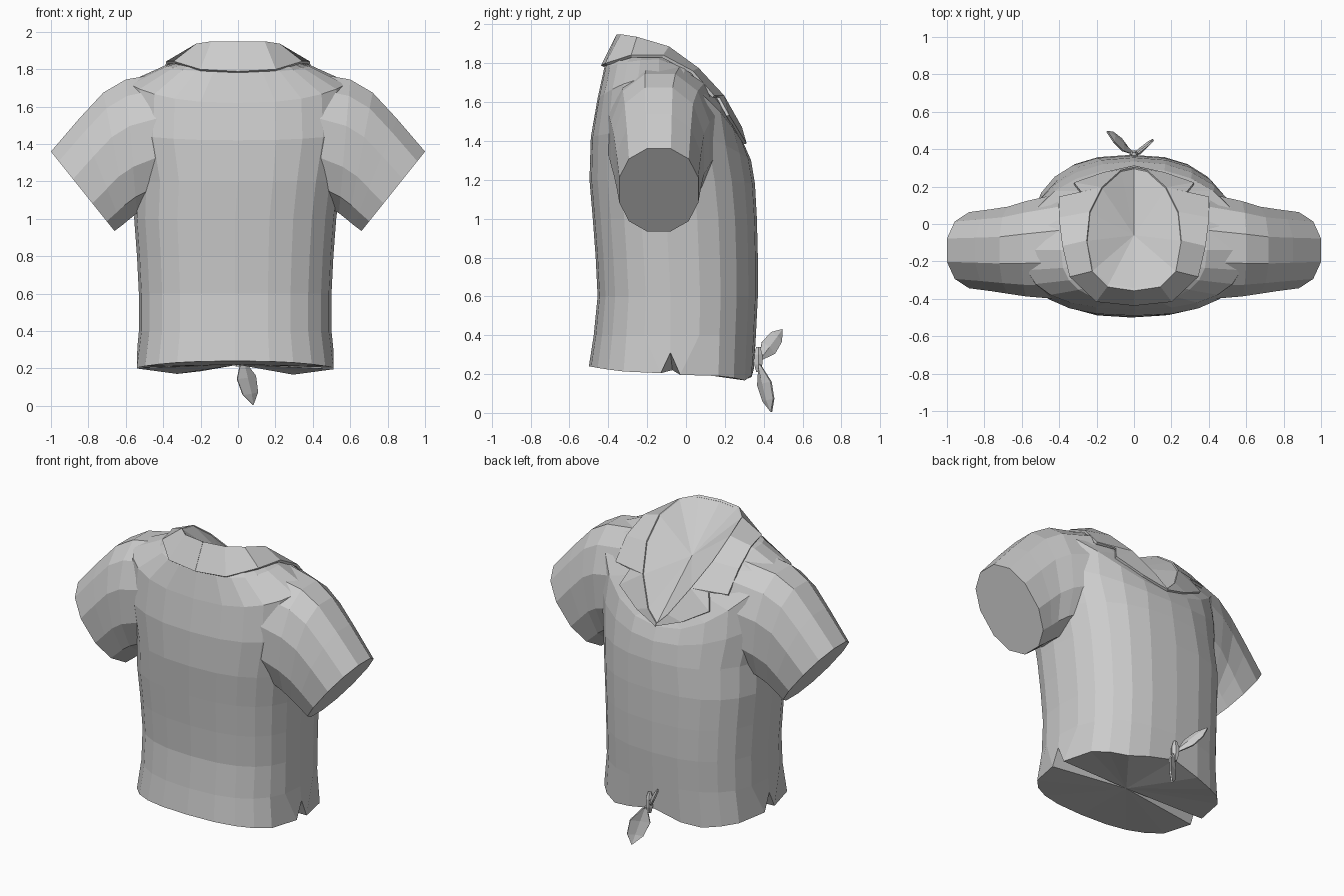
import bpy, bmesh, math
from mathutils import Vector
from mathutils.bvhtree import BVHTree

if "Cube" in bpy.data.objects:
    bpy.data.objects.remove(bpy.data.objects["Cube"])

cloth = bpy.data.materials.new("light grey cloth")
cloth.diffuse_color = (0.6, 0.6, 0.6, 1)
cloth.use_nodes = True
cloth.node_tree.nodes["Principled BSDF"].inputs["Base Color"].default_value = cloth.diffuse_color


def make(name, verts, faces, thick=0):
    """Flat-shaded mesh object with consistent normals."""
    bm = bmesh.new()
    vs = [bm.verts.new(v) for v in verts]
    for f in faces:
        bm.faces.new([vs[i] for i in f])
    bmesh.ops.remove_doubles(bm, verts=bm.verts, dist=0.0005)
    bmesh.ops.recalc_face_normals(bm, faces=bm.faces)
    me = bpy.data.meshes.new(name)
    bm.to_mesh(me)
    bm.free()
    ob = bpy.data.objects.new(name, me)
    bpy.context.collection.objects.link(ob)
    me.materials.append(cloth)
    if thick:
        mod = ob.modifiers.new("thickness", 'SOLIDIFY')
        mod.thickness = thick
        mod.offset = 0
    return ob


def loft(rings):
    """Quads between closed rings with equal point counts."""
    n = len(rings[0])
    verts = [p for r in rings for p in r]
    faces = [(k * n + i, k * n + (i + 1) % n, (k + 1) * n + (i + 1) % n, (k + 1) * n + i)
             for k in range(len(rings) - 1) for i in range(n)]
    return verts, faces


def spow(v, e):
    return math.copysign(abs(v) ** e, v)


# Torso: rings of (side z, back z, front z, half width, back y, front y, side y, front roundness)
N = 24
levels = [
    (0.20, 0.24, 0.20, 0.54, -0.50, 0.35, -0.08, 0.8),
    (0.40, 0.40, 0.40, 0.515, -0.475, 0.36, -0.08, 0.8),
    (0.60, 0.60, 0.60, 0.515, -0.455, 0.37, -0.08, 0.8),
    (0.80, 0.80, 0.80, 0.525, -0.465, 0.37, -0.09, 0.8),
    (1.00, 1.00, 1.00, 0.54, -0.48, 0.365, -0.10, 0.8),
    (1.20, 1.20, 1.18, 0.55, -0.497, 0.355, -0.11, 0.85),
    (1.46, 1.42, 1.30, 0.60, -0.49, 0.335, -0.13, 0.95),
    (1.73, 1.62, 1.38, 0.59, -0.455, 0.30, -0.14, 0.95),
    (1.82, 1.78, 1.40, 0.39, -0.42, 0.285, -0.14, 0.85),
    (1.85, 1.90, 1.40, 0.25, -0.36, 0.28, -0.14, 0.8),
]
rings = []
for k, (zs, zb, zf, hw, yb, yf, yc, ef) in enumerate(levels):
    ring = []
    for i in range(N):
        a = 2 * math.pi * i / N
        e = ef if math.sin(a) > 0 else 0.8
        x, f = hw * spow(math.cos(a), e), spow(math.sin(a), e)
        y = yc + (f * (yf - yc) if f > 0 else -f * (yb - yc))
        z = zs + ((zf if f > 0 else zb) - zs) * f * f
        if k < 5:
            x -= 0.015
        if k == 0:
            # wavy front hem and notched side vents
            ax = abs(x)
            if f > 0:
                z = 0.165 + (0.07 * (1 - ax / 0.28) if ax < 0.28 else 0.035 * (ax - 0.28) / 0.26)
            if i % (N // 2) == 0:
                z, x = 0.31, x * 0.97
            elif min(i % (N // 2), N // 2 - i % (N // 2)) == 1:
                y = yc + math.copysign(0.05, f)
        ring.append((x, y, z))
    rings.append(ring)
verts, faces = loft(rings)
torso = make("torso", verts, faces)

# Bottom cap: fan inside the hem
make("hem_cap", rings[0] + [(0, -0.07, 0.22)], [(i, (i + 1) % N, N) for i in range(N)])

# Sleeves: (top x, top z, bottom x, bottom z, back y, front y), first ring buried
sections = [
    (0.40, 1.78, 0.42, 1.10, -0.41, 0.17),
    (0.60, 1.745, 0.54, 1.03, -0.395, 0.13),
    (0.72, 1.675, 0.59, 0.99, -0.38, 0.10),
    (0.85, 1.535, 0.62, 0.965, -0.365, 0.085),
    (1.00, 1.36, 0.66, 0.935, -0.35, 0.07),
]
M = 12
shapes = [torso]
for side, label in ((1, "right"), (-1, "left")):
    srings = []
    for tx, tz, bx, bz, yb, yf in sections:
        r = []
        for i in range(M):
            a = 2 * math.pi * (i + 0.5) / M
            u = 0.5 + 0.5 * spow(math.cos(a), 0.9) / math.cos(math.pi / M) ** 0.9
            y = (yb + yf) / 2 + (yf - yb) / 2 * spow(math.sin(a), 0.9)
            r.append((side * (bx + (tx - bx) * u), y, bz + (tz - bz) * u))
        srings.append(r)
    verts, faces = loft(srings)
    last = (len(sections) - 1) * M
    shapes.append(make(label + "_sleeve", verts, faces + [tuple(range(last, last + M))]))

# Collar: inner neckline and outer edge of one half, outer edge laid on the cloth
inner = [(0, -0.35, 1.945), (0.14, -0.33, 1.945), (0.22, -0.25, 1.93), (0.25, -0.09, 1.88),
         (0.235, 0.06, 1.77), (0.17, 0.19, 1.63), (0.07, 0.28, 1.47), (0, 0.295, 1.40)]
outer = [(0, -0.43, 1.785), (0.2, -0.41, 1.795), (0.34, -0.28, 1.83), (0.38, -0.12, 1.84),
         (0.40, 0.03, 1.76), (0.40, 0.14, 1.62), (0.28, 0.165, 1.60), (0.32, 0.215, 1.50),
         (0.16, 0.27, 1.44), (0, 0.305, 1.385)]
pair = [0, 1, 2, 3, 4, 5, 5, 5, 6, 7]
trees = [BVHTree.FromPolygons([v.co for v in o.data.vertices],
                              [p.vertices[:] for p in o.data.polygons]) for o in shapes]


def on_cloth(p):
    hits = [t.ray_cast(Vector((p[0], p[1], 3)), Vector((0, 0, -1)))[0] for t in trees]
    zs = [h.z for h in hits if h]
    return (p[0], p[1], min(max(max(zs) + 0.02, p[2] - 0.06), p[2] + 0.06) if zs else p[2])


outer = outer[:2] + [on_cloth(p) for p in outer[2:8]] + outer[8:]
for side, label in ((1, "right"), (-1, "left")):
    cv = [(side * x, y, z) for x, y, z in inner + outer]
    cf = []
    for j in range(len(outer) - 1):
        a, b, o = pair[j], pair[j + 1], len(inner) + j
        cf.append((a, b, o + 1, o) if a != b else (a, o + 1, o))
    make(label + "_collar", cv, cf, 0.016)

# Sunken fan filling the neck opening
loop = inner + [(-x, y, z) for x, y, z in inner[-2:0:-1]]
L = len(loop)
make("neck_filling", loop + [(0, -0.06, 1.70)], [(i, (i + 1) % L, L) for i in range(L)])


# Tie at the hem: two leaf-shaped ends and a small knot
def tie_end(name, base, tip, across, w):
    b, t, s = Vector(base), Vector(tip), Vector(across).normalized()
    up = (t - b).cross(s).normalized() * 0.01
    rows = [(0.08, 0.25), (0.4, 1.0), (0.75, 0.8)]
    vs, fs = [b], []
    for u, k in rows:
        c = b.lerp(t, u)
        vs += [c - s * w * k, c + up, c + s * w * k]
    vs.append(t)
    for r in range(2):
        for c in (1, 2):
            q = r * 3 + c
            fs.append((q, q + 1, q + 4, q + 3))
    fs += [(0, 2, 1), (0, 3, 2), (7, 8, 10), (8, 9, 10)]
    make(name, vs, fs, 0.01)


tie_end("lower_tie_end", (0.02, 0.38, 0.25), (0.08, 0.44, 0.005), (0.8, 0.55, 0.15), 0.06)
tie_end("upper_tie_end", (-0.01, 0.375, 0.27), (-0.145, 0.495, 0.43), (0.1, -0.7, 0.65), 0.045)
knot = [[(r * math.cos(i * math.pi / 3), 0.372 + r * math.sin(i * math.pi / 3), z) for i in range(6)]
        for r, z in ((0.012, 0.21), (0.024, 0.25), (0.024, 0.30), (0.012, 0.34))]
verts, faces = loft(knot)
make("knot", verts, faces + [tuple(range(6)), tuple(range(18, 24))])
